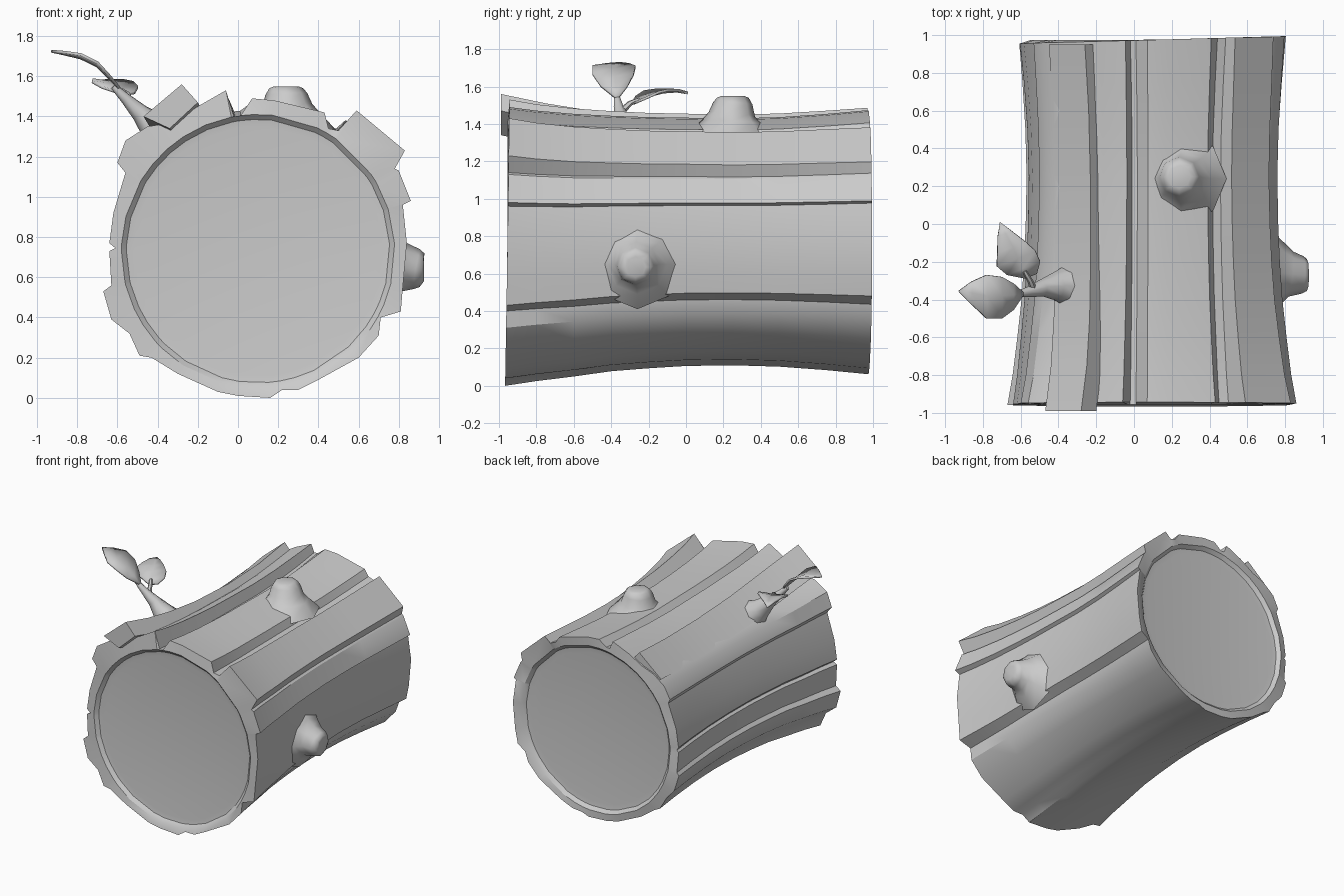
import bpy, bmesh, math
from mathutils import Vector

if "Cube" in bpy.data.objects:
    bpy.data.objects.remove(bpy.data.objects["Cube"])

CX, CZ, R = 0.10, 0.73, 0.735


def finish(bm, name, angle=32):
    bmesh.ops.recalc_face_normals(bm, faces=bm.faces)
    me = bpy.data.meshes.new(name)
    bm.to_mesh(me)
    bm.free()
    ob = bpy.data.objects.new(name, me)
    bpy.context.collection.objects.link(ob)
    bpy.ops.object.select_all(action='DESELECT')
    ob.select_set(True)
    bpy.context.view_layer.objects.active = ob
    bpy.ops.object.shade_smooth_by_angle(angle=math.radians(angle))
    return ob


def loft(name, rings, angle=32):
    """Skin a list of equal-length closed rings and cap both ends."""
    bm = bmesh.new()
    vs = [[bm.verts.new(p) for p in ring] for ring in rings]
    n = len(vs[0])
    for a, b in zip(vs, vs[1:]):
        for i in range(n):
            bm.faces.new((a[i], a[(i + 1) % n], b[(i + 1) % n], b[i]))
    bm.faces.new(vs[0])
    bm.faces.new(vs[-1])
    return finish(bm, name, angle)


# Bark cross-section at the front (x, z), stepped like overlapping strips
bark = [(.16, 0), (0, .01), (-.1, .03), (-.3, .12), (-.43, .2), (-.49, .21),
        (-.54, .32), (-.63, .39), (-.67, .53), (-.63, .56), (-.64, .73),
        (-.61, .745), (-.64, .77), (-.62, .92), (-.56, 1.12), (-.6, 1.17),
        (-.56, 1.28), (-.45, 1.35), (-.32, 1.37), (-.2, 1.45), (-.06, 1.53),
        (-.02, 1.40), (.01, 1.40), (.07, 1.49), (.18, 1.48), (.43, 1.42),
        (.45, 1.34), (.5, 1.33), (.59, 1.43), (.83, 1.23), (.78, 1.14),
        (.8, 1.13), (.86, .98), (.82, .96), (.84, .77), (.82, .55),
        (.81, .43), (.71, .40), (.70, .31), (.6, .2), (.4, .09), (.3, .04),
        (.22, .04)]


def bark_ring(y, scale, depth, dz):
    """Bark outline scaled about the log axis; depth fades the steps."""
    out = []
    for x, z in bark:
        d = Vector((x - CX, z - CZ))
        r = (R + (d.length - R) * depth) * scale
        d.normalize()
        yy = y + (.02 * d.x if y > .9 else .012 * d.y if y < -.9 else 0)
        out.append((CX + d.x * r, yy, CZ + dz + d.y * r))
    return out


def oval_ring(y, rad, dz):
    out = []
    for x, z in bark:
        d = Vector((x - CX, z - CZ)).normalized()
        out.append((CX + d.x * rad, y, CZ + dz + d.y * rad))
    return out


# Log body: recessed cut faces, thin rims and a waisted trunk
rings = [oval_ring(-.925, .62, 0), oval_ring(-.93, .655, 0),
         oval_ring(-.955, .68, 0)]
for st in [(-.955, 1, 1, 0), (-.8, .972, .9, .005), (-.6, .945, .82, .01),
           (-.4, .92, .76, .02), (-.2, .905, .72, .025), (0, .895, .7, .03),
           (.25, .89, .68, .03), (.5, .90, .66, .03), (.75, .925, .6, .03),
           (.975, .955, .5, .03)]:
    rings.append(bark_ring(*st))
rings += [oval_ring(.975, .645, .03), oval_ring(.95, .62, .03),
          oval_ring(.945, .58, .03)]
loft("log_body", rings)

# Loose bark strip peeling up at the upper left of the front
section = [(-.47, 1.40), (-.28, 1.56), (-.20, 1.47), (-.34, 1.34)]
strip = []
for y, dx, dz in [(-.99, 0, 0), (-.75, .03, -.05), (-.5, .045, -.09),
                  (-.2, .05, -.125), (.2, .05, -.145), (.6, .04, -.14),
                  (.95, .02, -.11)]:
    strip.append([(x + dx, y, z + dz) for x, z in section])
loft("peeling_bark_strip", strip)


def tube(name, path, sides=8, angle=50):
    """Tapered round limb along (centre, radius) stations."""
    rings = []
    for i, (c, r) in enumerate(path):
        a = Vector(path[max(i - 1, 0)][0])
        b = Vector(path[min(i + 1, len(path) - 1)][0])
        q = (b - a).to_track_quat('Z', 'Y')
        rings.append([Vector(c) + q @ Vector((r * math.cos(t), r * math.sin(t), 0))
                      for t in (2 * math.pi * k / sides for k in range(sides))])
    return loft(name, rings, angle)


# Sawn-off knots with flared feet
tube("top_knot", [((.25, .24, 1.33), .24), ((.25, .24, 1.41), .16),
                  ((.245, .245, 1.45), .125), ((.24, .25, 1.51), .105),
                  ((.24, .25, 1.54), .085), ((.24, .25, 1.55), .06)])
tube("side_knot", [((.71, -.26, .65), .24), ((.79, -.26, .65), .16),
                   ((.83, -.265, .65), .12), ((.89, -.27, .64), .10),
                   ((.915, -.27, .635), .085), ((.925, -.27, .635), .055)])

# Twig with a side stem
tube("twig", [((-.33, -.33, 1.26), .13), ((-.42, -.33, 1.35), .075),
              ((-.49, -.34, 1.42), .045), ((-.56, -.36, 1.49), .027),
              ((-.62, -.37, 1.55), .016)])
tube("leaf_stem", [((-.53, -.35, 1.46), .02), ((-.55, -.30, 1.51), .015),
                   ((-.58, -.25, 1.53), .012)], 6)


def leaf(name, mid, side, widths):
    """Folded leaf: midrib points, sideways direction, left/right widths."""
    bm = bmesh.new()
    side = Vector(side)
    rows = []
    for p, (wl, wr) in zip(mid, widths):
        p = Vector(p)
        rows.append([bm.verts.new(q) for q in
                     (p - side * wl + Vector((0, 0, .15 * wl)), p,
                      p + side * wr + Vector((0, 0, .15 * wr)))])
    for a, b in zip(rows, rows[1:]):
        for i in (0, 1):
            bm.faces.new((a[i], a[i + 1], b[i + 1], b[i]))
    bmesh.ops.remove_doubles(bm, verts=bm.verts, dist=.001)
    ob = finish(bm, name)
    mod = ob.modifiers.new("thickness", 'SOLIDIFY')
    mod.thickness = .014
    mod.offset = 0


leaf("outer_leaf", [(-.59, -.37, 1.54), (-.64, -.375, 1.59), (-.70, -.38, 1.65),
                    (-.78, -.38, 1.69), (-.86, -.365, 1.71), (-.93, -.355, 1.725)],
     (0, 1, 0), [(.01, .01), (.08, .06), (.12, .10), (.12, .11), (.06, .06), (0, 0)])
leaf("inner_leaf", [(-.56, -.28, 1.51), (-.59, -.235, 1.53), (-.615, -.18, 1.555),
                    (-.64, -.12, 1.57), (-.68, -.05, 1.575), (-.71, .01, 1.565)],
     (.93, .37, 0), [(.02, .05), (.09, .10), (.12, .10), (.09, .07), (.045, .035), (0, 0)])
